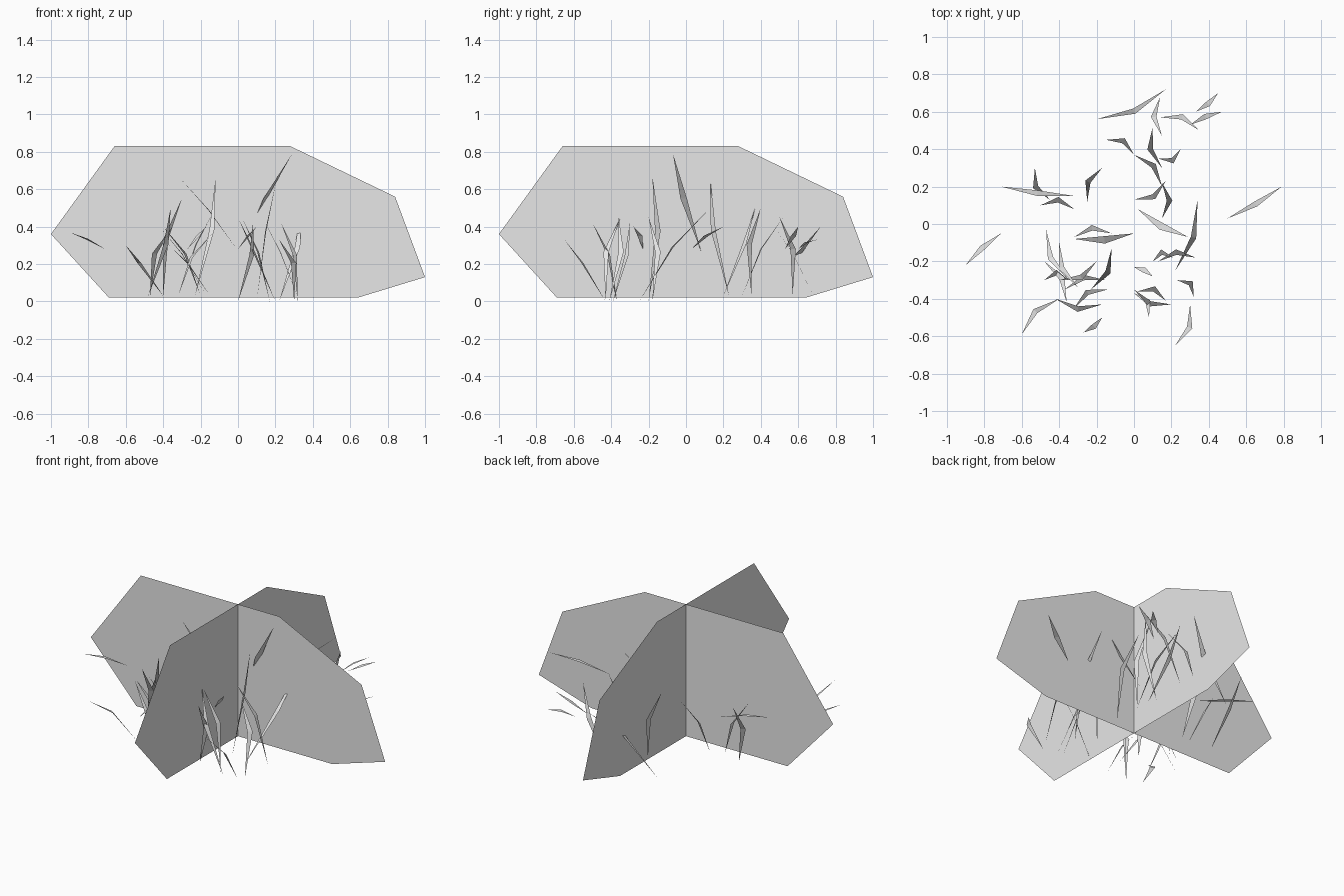
import bpy
import bmesh
from mathutils import Vector, Matrix
from math import radians

cube = bpy.data.objects.get("Cube")
if cube:
    bpy.data.objects.remove(cube, do_unlink=True)

UP = Vector((0, 0, 1))


def make_material(name, colour):
    material = bpy.data.materials.new(name)
    material.use_nodes = True
    material.diffuse_color = colour
    shader = next(n for n in material.node_tree.nodes if n.type == "BSDF_PRINCIPLED")
    shader.inputs["Base Color"].default_value = colour
    return material


grey = make_material("plain_grey", (0.8, 0.8, 0.8, 1))


def finish(name, bm):
    """Turn a bmesh into a linked object with the shared material."""
    mesh = bpy.data.meshes.new(name)
    bm.to_mesh(mesh)
    bm.free()
    mesh.materials.append(grey)
    obj = bpy.data.objects.new(name, mesh)
    bpy.context.collection.objects.link(obj)
    return obj


# Two identical foliage cards crossing at a right angle
card_outline = [(-.69, .02), (.64, .02), (1, .13), (.84, .56),
                (.28, .83), (-.66, .83), (-1, .36)]


def make_card(name, angle):
    bm = bmesh.new()
    corners = [bm.verts.new((along, 0, height)) for along, height in card_outline]
    bm.faces.new(corners)
    turn = Matrix.Rotation(angle, 3, "Z")
    bmesh.ops.rotate(bm, verts=bm.verts, matrix=turn)
    return finish(name, bm)


make_card("card_across", 0)
make_card("card_lengthwise", radians(90))


def add_blade(bm, root, tip, width, bow):
    """A folded leaf blade: pointed at both ends, widest at its bowed middle."""
    side = (tip - root).cross(UP).normalized()
    middle = root.lerp(tip, 0.5) + side * bow + UP * abs(bow)
    left = bm.verts.new(middle - side * width / 2)
    right = bm.verts.new(middle + side * width / 2)
    bm.faces.new((bm.verts.new(root), right, left))
    bm.faces.new((left, right, bm.verts.new(tip)))


def make_clump(name, blades, root_height=0.03, width=0.03, bow=0.04):
    """Blades are given by root x, y and tip x, y, z; bows alternate in side."""
    bm = bmesh.new()
    for root_x, root_y, *tip in blades:
        root = Vector((root_x, root_y, root_height))
        add_blade(bm, root, Vector(tip), width, bow)
        bow = -bow
    return finish(name, bm)


# Upright tufts rooted near the ground, one for each quarter
make_clump("front_left_tuft", [
    (.22, -.25, .34, .13, .5),
    (.1, -.2, .21, -.18, .67),
    (.33, -.18, .13, -.2, .45),
    (0, -.37, .08, -.5, .42),
    (.17, -.41, .02, -.36, .45),
    (.2, -.43, 0, -.35, .45),
    (.32, -.39, .23, -.3, .42),
    (.3, -.43, .22, -.65, .33),
], root_height=0)

make_clump("front_right_tuft", [
    (-.4, -.4, -.6, -.59, .3),
    (-.32, -.07, -.12, -.05, .5),
    (-.23, -.35, -.12, -.13, .66),
    (-.48, -.2, -.36, -.42, .5),
    (-.47, -.03, -.35, -.3, .4),
    (-.17, -.43, -.42, -.4, .4),
    (-.15, -.3, -.37, -.35, .3),
    (-.32, -.45, -.14, -.35, .36),
    (-.4, -.1, -.3, -.34, .55),
    (-.2, -.2, -.4, -.3, .4),
    (-.35, -.3, -.48, -.3, .35),
])

make_clump("back_left_tuft", [
    (.15, .2, 0, .37, .5),
    (.17, .23, 0, .13, .65),
    (.15, .03, .15, .22, .5),
    (.15, .3, .1, .52, .45),
    (.13, .35, .25, .4, .5),
    (.14, .57, .35, .5, .45),
    (.14, .68, .15, .47, .4),
])

make_clump("back_right_tuft", [
    (0, .37, -.15, .45, .5),
    (-.25, .12, -.17, .3, .4),
    (-.2, .56, .17, .72, .4),
    (-.45, .13, -.53, .3, .45),
    (-.32, .08, -.5, .1, .4),
])

# Long arching blades that spring from higher up
make_clump("arching_blades", [
    (.02, .08, .29, -.07, .79),
    (0, -.05, -.32, -.08, .67),
], root_height=0.27, width=0.04, bow=0.02)

# Nearly level leaves that hang around the outside
make_clump("hanging_leaves", [
    (-.71, -.05, -.9, -.22, .37),
    (-.32, .15, -.71, .2, .4),
    (.33, .6, .45, .7, .33),
    (.3, .53, .47, .6, .4),
    (.5, .03, .79, .2, .4),
    (0, -.23, .1, -.28, .4),
    (-.27, -.58, -.17, -.5, .4),
], root_height=0.28, bow=0.01)
